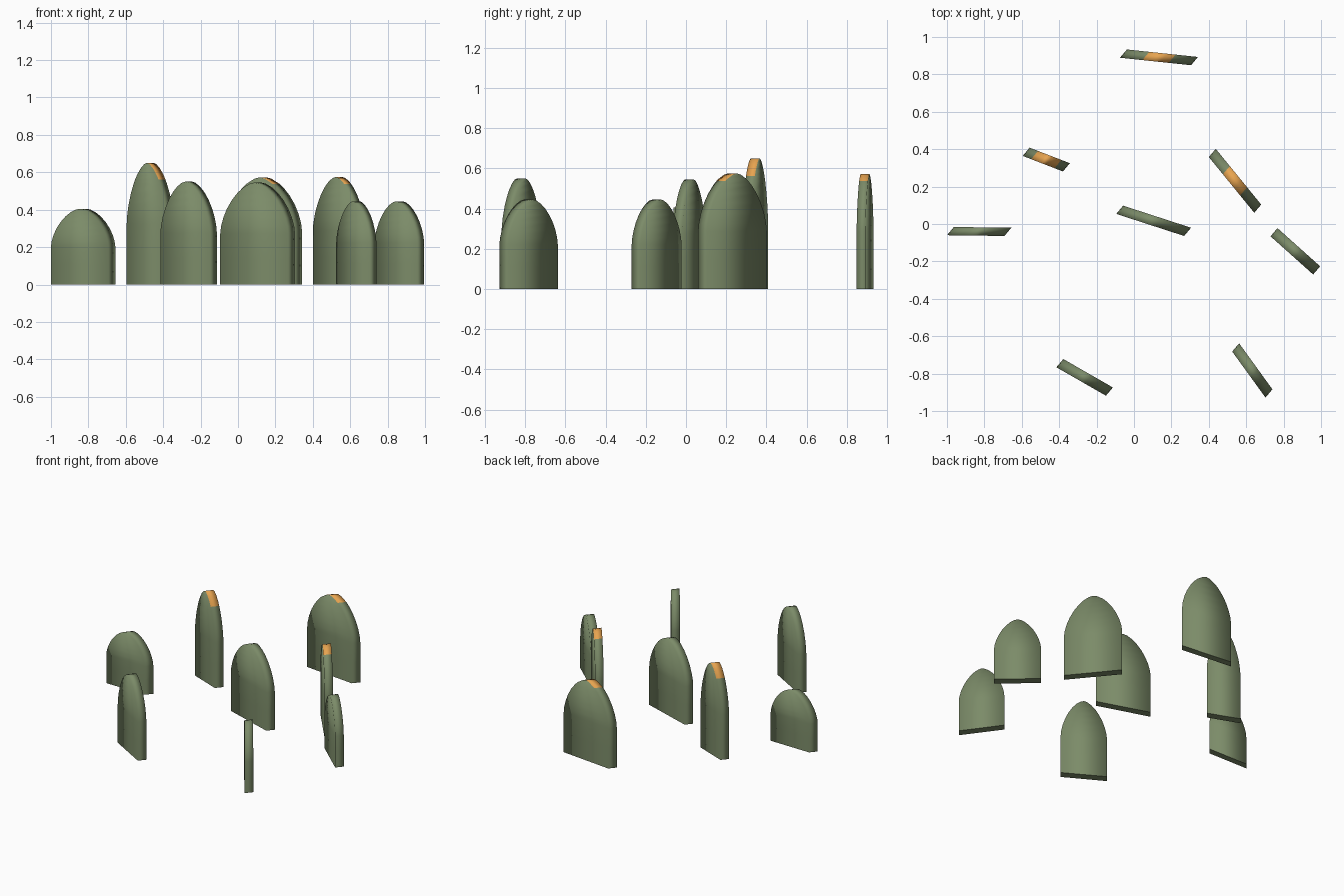
import bpy, math

if "Cube" in bpy.data.objects:
    bpy.data.objects.remove(bpy.data.objects["Cube"])

def material(name, color):
    m = bpy.data.materials.new(name)
    m.diffuse_color = color
    m.use_nodes = True
    m.node_tree.nodes["Principled BSDF"].inputs["Base Color"].default_value = m.diffuse_color
    return m

GREEN = material("moss_green", (0.20, 0.26, 0.14, 1))
ORANGE = material("orange_cap", (0.80, 0.37, 0.08, 1))
DEPTH = (0.037, 0.044)   # shared sideways extrusion of every slab
POWER = 1.65             # roundness of the arch
STEPS = 8                # arch segments per side

def half_profile(height, cap):
    """Right half outline as (half-width fraction, z), ground to apex."""
    angles = [math.pi / 2 * i / STEPS for i in range(STEPS)]
    xs = [math.cos(a) ** (2 / POWER) for a in angles]
    if cap:
        xs = [x for x in xs if abs(x - cap) > 0.06] + [cap]
    xs.sort(reverse=True)
    arch = [(x, height / 2 * (1 + (1 - min(x, 1) ** POWER) ** (1 / POWER))) for x in xs]
    return [(1, 0), (1, height / 4)] + arch + [(0, height)]

def slab(name, start, end, height, cap=0):
    half = half_profile(height, cap)
    n = len(half)
    # outline runs right foot -> apex -> left foot
    outline = half + [(-x, z) for x, z in reversed(half[:-1])]
    m = len(outline)
    verts = []
    for dx, dy in ((0, 0), DEPTH):
        for u, z in outline:
            t = (u + 1) / 2
            verts.append((start[0] + (end[0] - start[0]) * t + dx,
                          start[1] + (end[1] - start[1]) * t + dy, z))
    faces, mats = [], []
    # front and back in horizontal strips
    for i in range(n - 1):
        a, b, c, d = i, i + 1, m - 2 - i, m - 1 - i
        front = (a, b, c, d) if b != c else (a, b, d)
        faces += [front[::-1][::-1], tuple(v + m for v in reversed(front))]
        mats += [0, 0]
    # rim, with the coloured patch on top
    for i in range(m - 1):
        faces.append((i + 1, i, i + m, i + 1 + m))
        top = cap and max(abs(outline[i][0]), abs(outline[i + 1][0])) <= cap + 1e-5
        mats.append(1 if top else 0)
    # base
    faces.append((0, m - 1, 2 * m - 1, m))
    mats.append(0)
    # orient outward
    faces = [tuple(reversed(f)) for f in faces]
    me = bpy.data.meshes.new(name)
    me.from_pydata(verts, [], faces)
    me.materials.append(GREEN)
    me.materials.append(ORANGE)
    for p, k in zip(me.polygons, mats):
        p.material_index = k
        p.use_smooth = True
    me.polygons[len(faces) - 1].use_smooth = False
    ob = bpy.data.objects.new(name, me)
    bpy.context.collection.objects.link(ob)
    # make sure normals face outward
    import bmesh
    bm = bmesh.new()
    bm.from_mesh(me)
    bmesh.ops.recalc_face_normals(bm, faces=bm.faces)
    bm.to_mesh(me)
    bm.free()

# name, front-left foot, front-right foot, height, orange cap half-width
slab("back_slab", (-0.075, 0.889), (0.305, 0.849), 0.573, 0.37)
slab("back_left_slab", (-0.595, 0.364), (-0.380, 0.281), 0.65, 0.58)
slab("back_right_slab", (0.400, 0.358), (0.643, 0.060), 0.575, 0.38)
slab("centre_slab", (-0.095, 0.054), (0.268, -0.064), 0.545)
slab("right_slab", (0.730, -0.066), (0.958, -0.270), 0.445)
slab("left_slab", (-1.0, -0.060), (-0.693, -0.064), 0.405)
slab("front_left_slab", (-0.415, -0.766), (-0.150, -0.918), 0.55)
slab("front_right_slab", (0.525, -0.682), (0.703, -0.928), 0.445)
